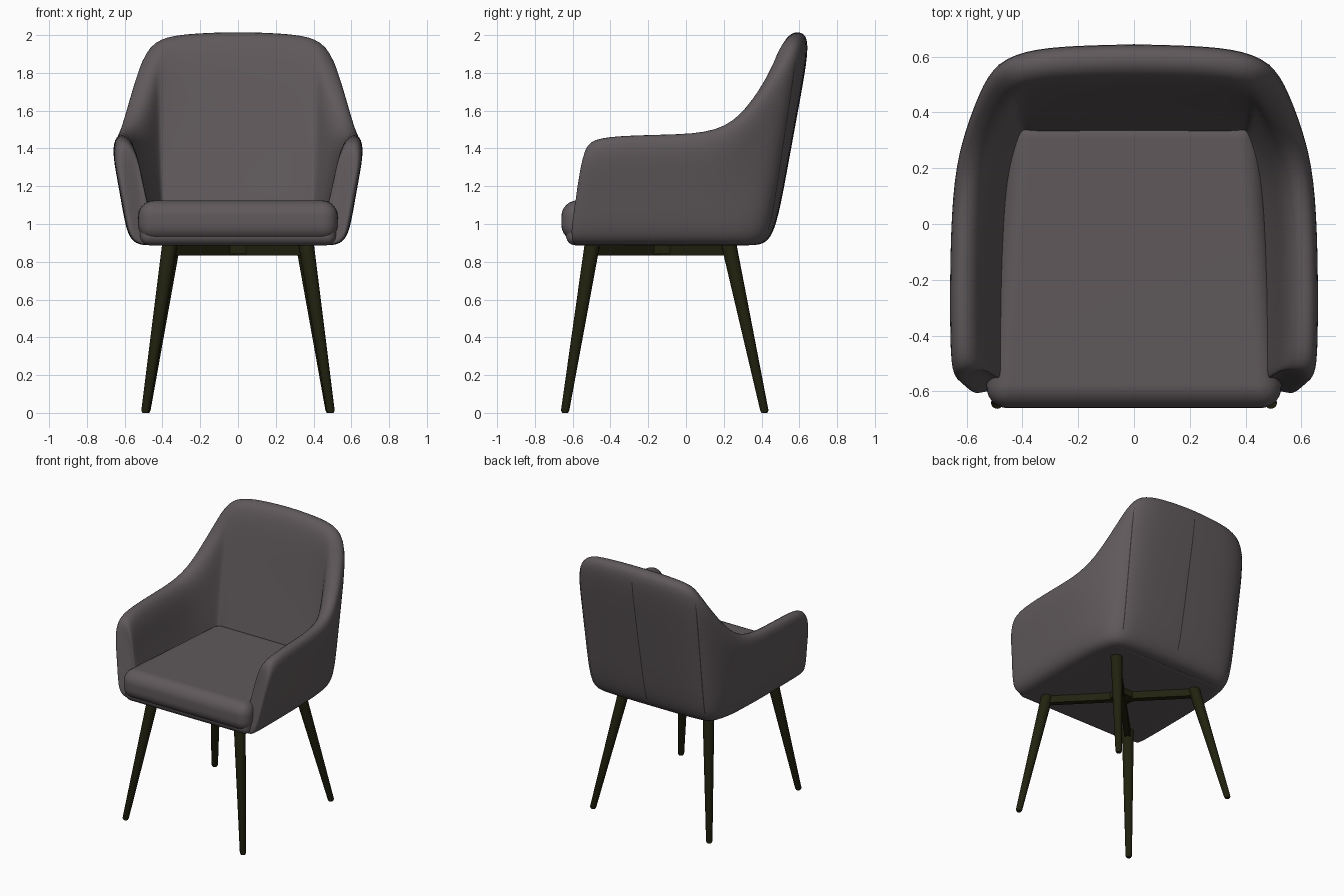
import bpy, bmesh, math
from mathutils import Vector

cube = bpy.data.objects.get("Cube")
if cube:
    bpy.data.objects.remove(cube, do_unlink=True)


def material(name, color):
    mat = bpy.data.materials.new(name)
    mat.use_nodes = True
    mat.diffuse_color = (*color, 1)
    node = next(n for n in mat.node_tree.nodes if n.type == 'BSDF_PRINCIPLED')
    node.inputs["Base Color"].default_value = (*color, 1)
    node.inputs["Roughness"].default_value = 0.8
    return mat


FABRIC = material("warm grey fabric", (0.115, 0.099, 0.104))
SEAM = material("dark seam", (0.035, 0.03, 0.032))
METAL = material("dark olive metal", (0.016, 0.016, 0.005))


def loft(name, rings, mat, closed=True, cap=True, smooth=True):
    """Skin a list of equal-length rings of points."""
    bm = bmesh.new()
    rows = [[bm.verts.new(p) for p in ring] for ring in rings]
    count = len(rows[0])
    for a, b in zip(rows, rows[1:]):
        for i in range(count if closed else count - 1):
            j = (i + 1) % count
            bm.faces.new((a[i], a[j], b[j], b[i]))
    if cap:
        bm.faces.new(rows[0])
        bm.faces.new(rows[-1])
    bmesh.ops.recalc_face_normals(bm, faces=bm.faces)
    for face in bm.faces:
        face.smooth = smooth and len(face.verts) == 4
    mesh = bpy.data.meshes.new(name)
    bm.to_mesh(mesh)
    bm.free()
    mesh.materials.append(mat)
    obj = bpy.data.objects.new(name, mesh)
    bpy.context.collection.objects.link(obj)
    return obj


def smooth_all(obj):
    for poly in obj.data.polygons:
        poly.use_smooth = True


def padded_block(name, outline, low, high, radius):
    """Upholstered block with rounded edges from a plan outline."""
    rings = [[(x, y, z) for x, y in outline] for z in (low, high)]
    obj = loft(name, rings, FABRIC)
    bevel = obj.modifiers.new("Rounding", 'BEVEL')
    bevel.width = radius
    bevel.segments = 6
    smooth_all(obj)
    obj.modifiers.new("Normals", 'WEIGHTED_NORMAL')
    return obj


# Wraparound shell: lower outer edge and upper outer rim, arm front to back centre
FLOOR = 0.9
half = [
    ((0.57, -0.625), (0.66, -0.56, 1.35)),
    ((0.575, -0.61), (0.67, -0.54, 1.42)),
    ((0.58, -0.47), (0.68, -0.44, 1.462)),
    ((0.58, -0.12), (0.68, -0.1, 1.468)),
    ((0.575, 0.12), (0.665, 0.18, 1.48)),
    ((0.565, 0.26), (0.62, 0.34, 1.6)),
    ((0.54, 0.38), (0.56, 0.49, 1.81)),
    ((0.47, 0.445), (0.50, 0.605, 1.955)),
    ((0.34, 0.46), (0.36, 0.655, 1.995)),
    ((0.17, 0.465), (0.17, 0.665, 2.008)),
    ((0, 0.465), (0, 0.67, 2.012)),
]
stations = [(Vector((*b, FLOOR)), Vector(t)) for b, t in half]
flip = Vector((-1, 1, 1))
stations += [(b * flip, t * flip) for b, t in stations[-2::-1]]


def outward(i):
    """Horizontal direction facing out of the shell at a station."""
    a = stations[max(i - 1, 0)]
    b = stations[min(i + 1, len(stations) - 1)]
    along = (b[0] + b[1]) - (a[0] + a[1])
    return Vector((along.y, -along.x, 0)).normalized()


def shell_ring(i):
    bottom, top = stations[i]
    out = outward(i)
    depth = 0.13 + 0.025 * abs(out.y)
    near_rim = 1 - 0.085 / (top.z - FLOOR)

    def at(height, inset, lift=0):
        return bottom.lerp(top, height) - out * inset + Vector((0, 0, lift))

    ring = [at(0, 0.16, -0.015), at(0, 0.05, -0.015), at(0.06, 0),
            at(0.35, 0), at(0.65, 0), at(near_rim, 0),
            at(1, depth * 0.22, 0.008), at(1, depth * 0.78, 0.008),
            at(near_rim, depth), at(0.6, depth), at(0.3, depth + 0.01),
            at(0.1, depth + 0.02)]
    if i in (0, len(stations) - 1):
        # Rounded arm front
        middle = sum(ring, Vector()) / len(ring)
        ring = [Vector((middle.x + (p.x - middle.x) * 0.65, p.y,
                        middle.z + (p.z - middle.z) * 0.93)) for p in ring]
    return ring


shell = loft("arm_and_back_shell", [shell_ring(i) for i in range(len(stations))], FABRIC)
smooth_all(shell)
subdivision = shell.modifiers.new("Subdivision", 'SUBSURF')
subdivision.levels = subdivision.render_levels = 2

# Back seams: thin ribbons laid on the shell
centre = len(half) - 1
for name, i in (("left_seam", centre - 3), ("centre_seam", centre), ("right_seam", centre + 3)):
    bottom, top = stations[i]
    out = outward(i)
    side = Vector((-out.y, out.x, 0)) * 0.004
    path = [bottom.lerp(top, 0.06 + 0.86 * k / 20) + out * 0.005 for k in range(21)]
    seam = loft(name, [[p - side, p + side] for p in path], SEAM, closed=False, cap=False)
    wrap = seam.modifiers.new("Wrap", 'SHRINKWRAP')
    wrap.target = shell
    wrap.wrap_mode = 'OUTSIDE_SURFACE'
    wrap.offset = 0.002

# Seat base and cushion
padded_block("seat_base", [(-0.52, -0.635), (0.52, -0.635), (0.49, 0.38), (-0.49, 0.38)],
             0.887, 1.03, 0.05)
padded_block("seat_cushion", [(-0.535, -0.66), (0.535, -0.66), (0.45, 0.39), (-0.45, 0.39)],
             0.91, 1.125, 0.085)


# Tapered splayed legs
def circle(x, y, z, radius, sides=20):
    turn = math.tau / sides
    return [(x + radius * math.cos(k * turn), y + radius * math.sin(k * turn), z)
            for k in range(sides)]


for side, sign in (("left", 1), ("right", -1)):
    for end, foot, head in (("front", (0.49, -0.64), (0.36, -0.495)),
                            ("back", (0.485, 0.415), (0.345, 0.225))):
        loft(f"{side}_{end}_leg",
             [circle(sign * foot[0], foot[1], 0, 0.016),
              circle(sign * foot[0], foot[1], 0.012, 0.022),
              circle(sign * head[0], head[1], 0.9, 0.041)], METAL)

    # Diagonal crossbar from a front leg to the opposite back leg
    a, b = Vector((sign * 0.36, -0.495, 0)), Vector((-sign * 0.345, 0.225, 0))
    across = (b - a).normalized().cross(Vector((0, 0, 1))) * 0.02
    loft(f"{side}_crossbar",
         [[p + across * s + Vector((0, 0, z))
           for s, z in ((-1, 0.832), (1, 0.832), (1, 0.885), (-1, 0.885))] for p in (a, b)],
         METAL, smooth=False)

# Mounting plate where the crossbars meet
hub = [[(x, y - 0.13, z) for x, y in ((-0.07, -0.07), (0.07, -0.07), (0.07, 0.07), (-0.07, 0.07))]
       for z in (0.84, 0.895)]
loft("mounting_plate", hub, METAL, smooth=False)
